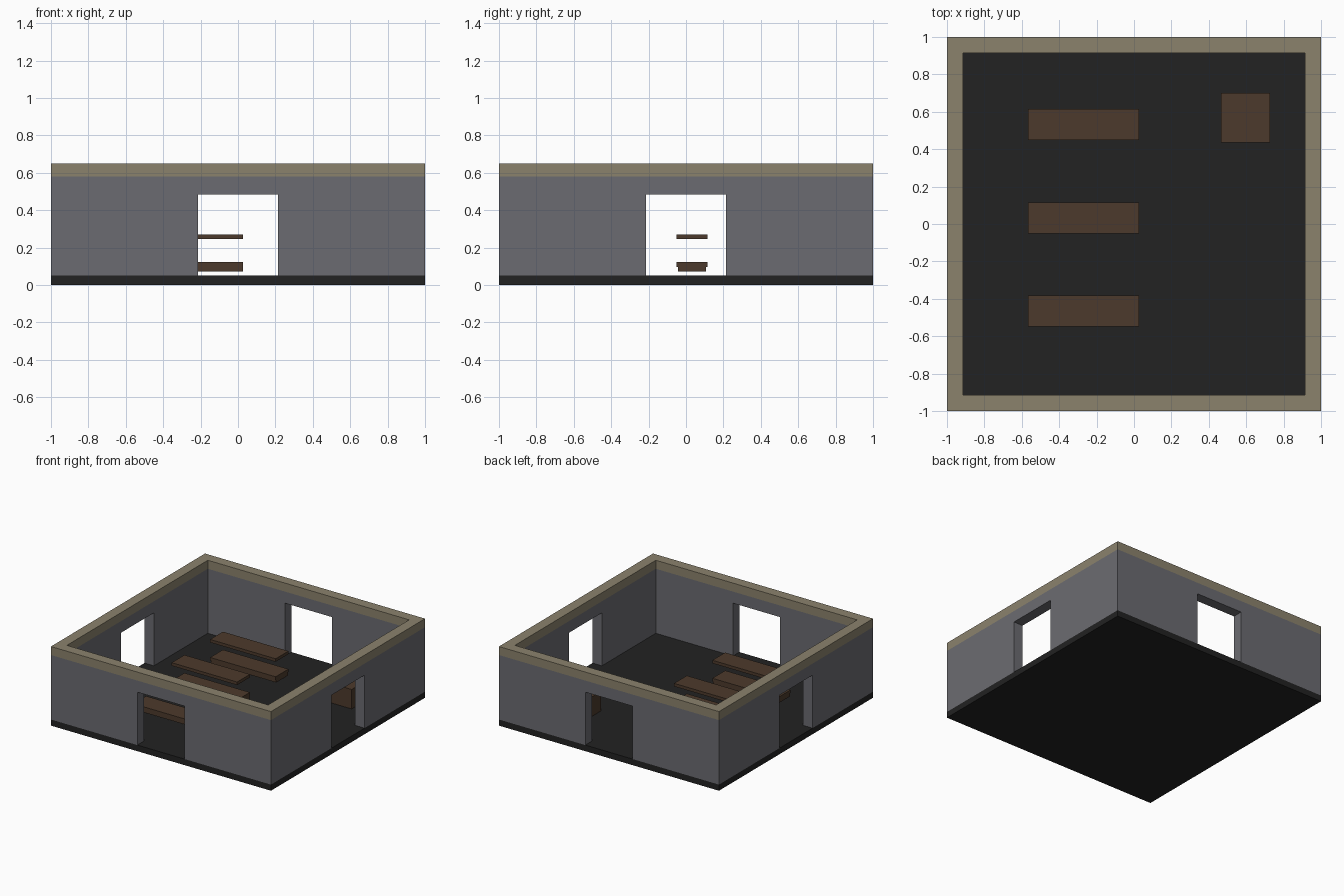
import bpy, bmesh, math
from mathutils import Matrix

if "Cube" in bpy.data.objects:
    bpy.data.objects.remove(bpy.data.objects["Cube"])

HALF, T = 1.0, 0.085              # outer half size, wall thickness
FLOOR, TRIM, TOP = 0.05, 0.58, 0.65
DOOR, DOOR_TOP = 0.215, 0.485


def material(name, rgb):
    m = bpy.data.materials.new(name)
    m.diffuse_color = (*rgb, 1.0)
    m.use_nodes = True
    m.node_tree.nodes["Principled BSDF"].inputs["Base Color"].default_value = m.diffuse_color
    return m


dark = material("dark floor", (0.016, 0.016, 0.016))
grey = material("grey wall", (0.148, 0.148, 0.165))
tan = material("tan trim", (0.26, 0.225, 0.152))
wood = material("brown wood", (0.073, 0.042, 0.025))


def add_object(name, bm, mat):
    bmesh.ops.recalc_face_normals(bm, faces=bm.faces)
    mesh = bpy.data.meshes.new(name)
    bm.to_mesh(mesh)
    bm.free()
    mesh.materials.append(mat)
    obj = bpy.data.objects.new(name, mesh)
    bpy.context.collection.objects.link(obj)
    return obj


def box(name, x, y, z, mat):
    bm = bmesh.new()
    bmesh.ops.create_cube(bm, size=1.0)
    for v in bm.verts:
        for i, (lo, hi) in enumerate((x, y, z)):
            v.co[i] = lo if v.co[i] < 0 else hi
    return add_object(name, bm, mat)


def four_sides(name, profile, mat):
    """Extrude an x/z profile through the wall, mitre its ends, repeat on four sides."""
    bm = bmesh.new()
    for k in range(4):
        face = bm.faces.new([bm.verts.new((x, -HALF, z)) for x, z in profile])
        outer = list(face.verts)
        ext = bmesh.ops.extrude_face_region(bm, geom=[face])["geom"]
        inner = [g for g in ext if isinstance(g, bmesh.types.BMVert)]
        for v in inner:
            v.co.y += T
            if abs(v.co.x) > HALF - 0.001:
                v.co.x -= math.copysign(T, v.co.x)
        bmesh.ops.rotate(bm, verts=outer + inner,
                         matrix=Matrix.Rotation(k * math.pi / 2, 3, 'Z'))
    # join the mitred corners and drop the faces hidden inside them
    hidden = [f for f in bm.faces
              if abs(abs(f.normal.x) - abs(f.normal.y)) < 0.01 and abs(f.normal.z) < 0.01]
    bm.normal_update()
    hidden = [f for f in bm.faces
              if abs(f.normal.z) < 0.01 and abs(abs(f.normal.x) - abs(f.normal.y)) < 0.01]
    bmesh.ops.delete(bm, geom=hidden, context='FACES')
    bmesh.ops.remove_doubles(bm, verts=bm.verts, dist=0.0005)
    return add_object(name, bm, mat)


# Floor slab
box("floor", (-HALF, HALF), (-HALF, HALF), (0, FLOOR), dark)

# Walls with a doorway in each side, and the trim band on top
four_sides("walls", [(-HALF, FLOOR), (-DOOR, FLOOR), (-DOOR, DOOR_TOP), (DOOR, DOOR_TOP),
                     (DOOR, FLOOR), (HALF, FLOOR), (HALF, TRIM), (-HALF, TRIM)], grey)
four_sides("wall_trim", [(-HALF, TRIM), (HALF, TRIM), (HALF, TOP), (-HALF, TOP)], tan)

# Three shelf units: an upper plank and a lower plank on a slightly narrower base
X = (-0.568, 0.027)
for i, yc in enumerate((-0.464, 0.033, 0.533), 1):
    box(f"upper_shelf_{i}", X, (yc - 0.083, yc + 0.083), (0.245, 0.27), wood)
    box(f"lower_shelf_{i}", X, (yc - 0.083, yc + 0.083), (0.097, 0.122), wood)
    box(f"shelf_base_{i}", X, (yc - 0.075, yc + 0.075), (0.072, 0.097), wood)

# Crate in the back corner
box("crate", (0.465, 0.727), (0.437, 0.70), (FLOOR, 0.21), wood)
